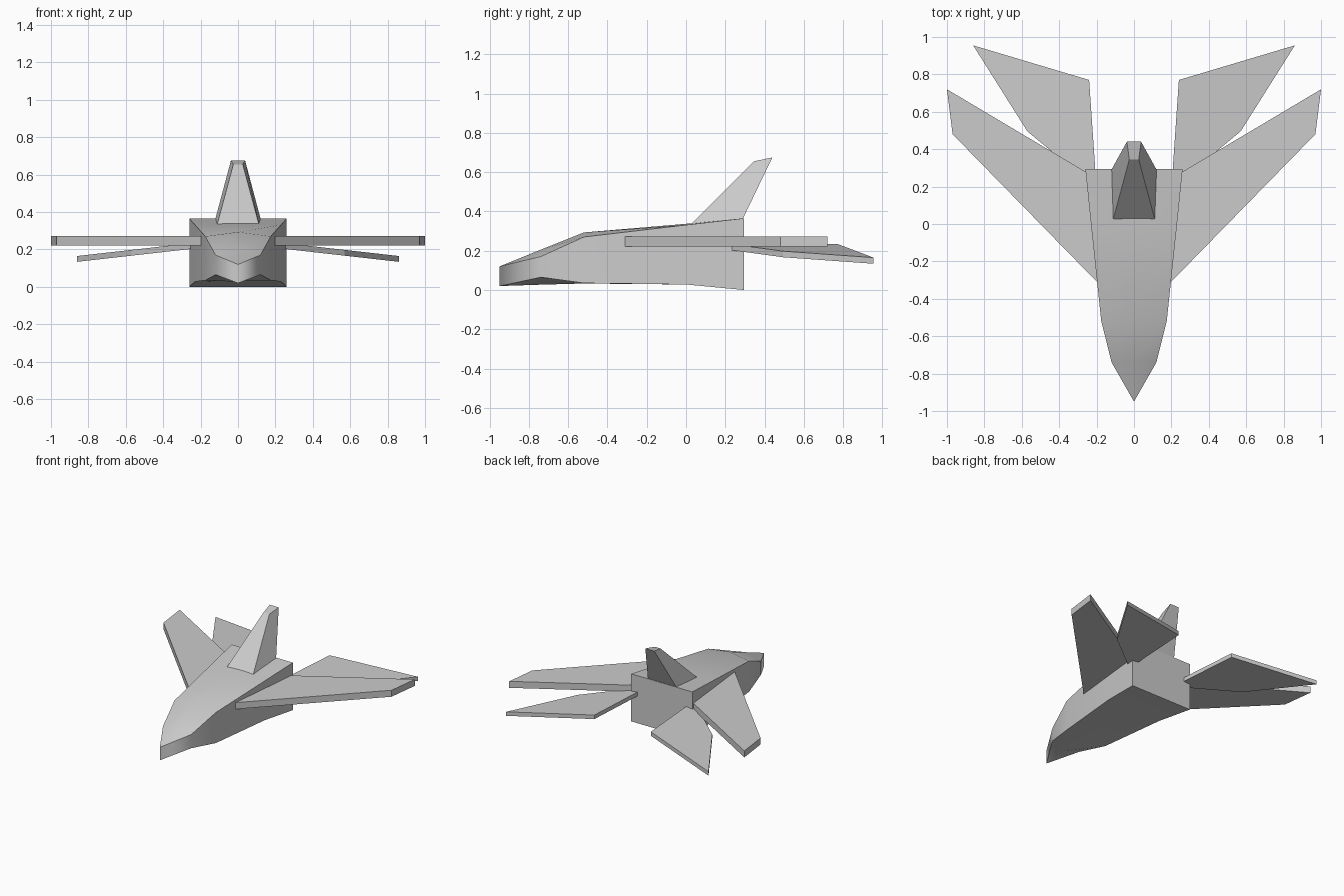
import bpy
import bmesh
from math import radians

if "Cube" in bpy.data.objects:
    bpy.data.objects.remove(bpy.data.objects["Cube"], do_unlink=True)

GREY = (0.6, 0.6, 0.6, 1.0)
paint = bpy.data.materials.new("plain_grey")
paint.use_nodes = True
paint.diffuse_color = GREY
paint.node_tree.nodes["Principled BSDF"].inputs["Base Color"].default_value = GREY


def loft(name, rings, smooth_angle=0):
    """Join rings of points with faces and close both ends."""
    bm = bmesh.new()
    loops = [[bm.verts.new(p) for p in ring] for ring in rings]
    for a, b in zip(loops, loops[1:]):
        for i in range(len(a)):
            j = (i + 1) % len(a)
            bm.faces.new((a[i], a[j], b[j], b[i]))
    bm.faces.new(loops[0])
    bm.faces.new(loops[-1])
    bmesh.ops.remove_doubles(bm, verts=bm.verts, dist=0.0005)
    bmesh.ops.recalc_face_normals(bm, faces=bm.faces)
    if smooth_angle:
        for f in bm.faces:
            f.smooth = True
        for e in bm.edges:
            on_nose = all(abs(v.co.x) < 0.001 and v.co.y < -0.9 for v in e.verts)
            e.smooth = on_nose or e.calc_face_angle(0) < smooth_angle
    mesh = bpy.data.meshes.new(name)
    bm.to_mesh(mesh)
    bm.free()
    mesh.materials.append(paint)
    obj = bpy.data.objects.new(name, mesh)
    bpy.context.collection.objects.link(obj)
    return obj


def slab_pair(name, outline, height, thickness):
    """Flat panel on each side; height gives the top surface along x."""
    for side, s in (("left", 1), ("right", -1)):
        top = [(s * x, y, height(x)) for x, y in outline]
        bottom = [(x, y, z - thickness) for x, y, z in top]
        loft(f"{side}_{name}", [bottom, top])


# Fuselage stations: y, half width, edge top, crown, edge bottom, keel
stations = [
    (-0.95, 0, 0.12, 0.12, 0.02, 0.02),
    (-0.74, 0.12, 0.17, 0.205, 0.065, 0.027),
    (-0.52, 0.175, 0.27, 0.293, 0.035, 0.033),
    (0, 0.23, 0.331, 0.337, 0.028, 0.028),
    (0.295, 0.26, 0.365, 0.365, 0, 0),
]


def section(y, w, top, crown, low, keel):
    return [(-w, y, top), (0, y, crown), (w, y, top),
            (w, y, low), (0, y, keel), (-w, y, low)]


# The pointed nose is a single vertical edge, so its ring collapses
loft("fuselage", [section(*s) for s in stations], radians(31))

# Swept main wings
slab_pair("wing", [(0.1, -0.41), (0.97, 0.48), (1.0, 0.72), (0.1, 0.185)],
          lambda x: 0.272, 0.05)

# Drooping tailplanes
slab_pair("tailplane",
          [(0.2, 0.19), (0.57, 0.495), (0.86, 0.955), (0.24, 0.77)],
          lambda x: 0.262 - 0.113 * x, 0.031)


# Tapered tail fin, its base sunk into the fuselage
def fin_ring(front, rear):
    (fw, fy, fz), (rw, ry, rz) = front, rear
    return [(-fw, fy, fz), (fw, fy, fz), (rw, ry, rz), (-rw, ry, rz)]


loft("tail_fin", [
    fin_ring((0.118, 0, 0.31), (0.132, 0.27, 0.322)),
    fin_ring((0.025, 0.345, 0.655), (0.038, 0.44, 0.675)),
])
